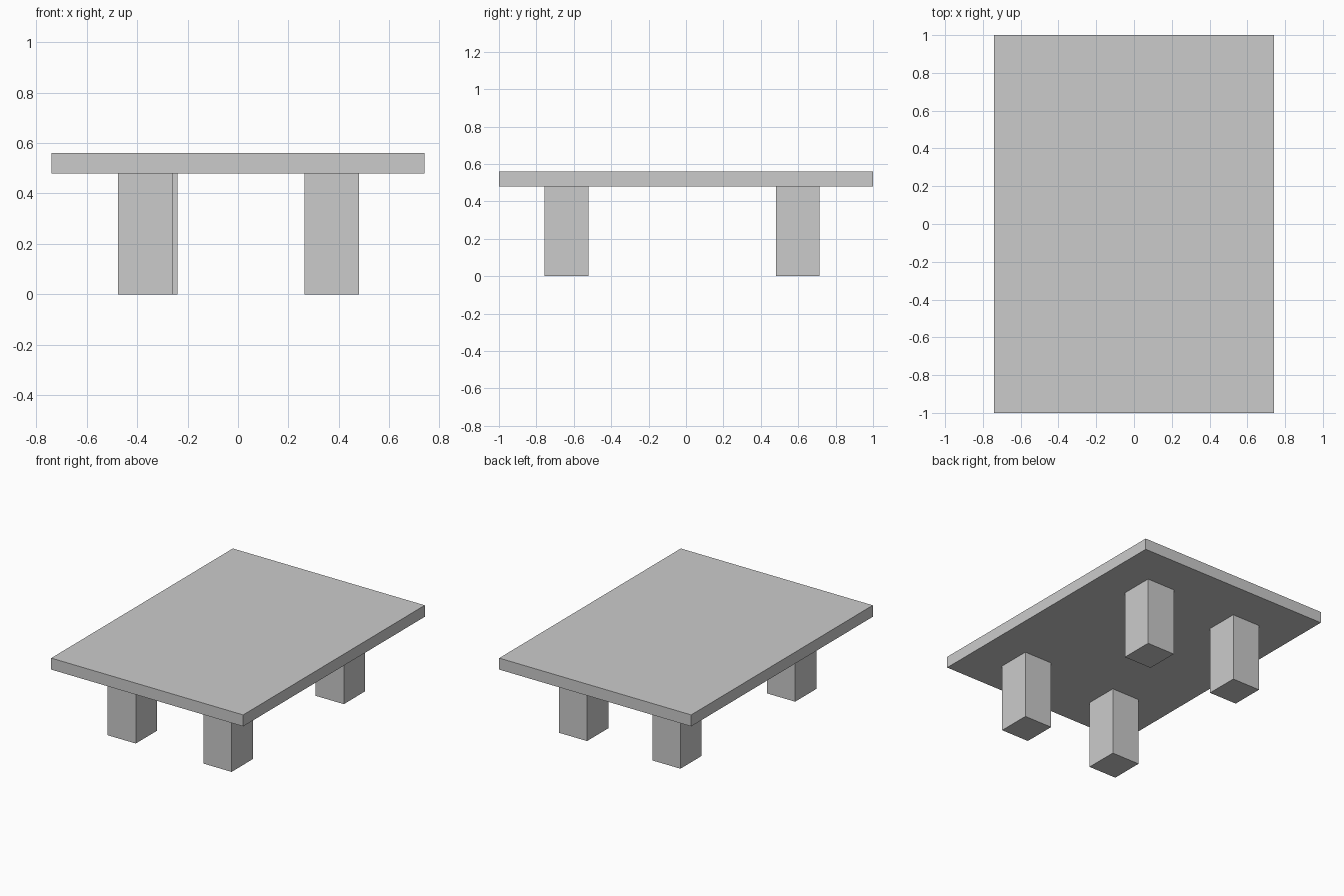
import bpy

if "Cube" in bpy.data.objects:
    bpy.data.objects.remove(bpy.data.objects["Cube"])


def box(name, x0, x1, y0, y1, z0, z1):
    """Axis-aligned box from its extents, with flat faces."""
    bpy.ops.mesh.primitive_cube_add(
        size=1, location=((x0 + x1) / 2, (y0 + y1) / 2, (z0 + z1) / 2))
    ob = bpy.context.object
    ob.name = ob.data.name = name
    ob.scale = (x1 - x0, y1 - y0, z1 - z0)
    bpy.ops.object.transform_apply(location=False, rotation=False, scale=True)
    return ob


TOP_Z, UNDERSIDE_Z = 0.56, 0.48
LEG_X, LEG_Y = 0.217, 0.234

# Table top
box("table_top", -0.74, 0.74, -1, 1, UNDERSIDE_Z, TOP_Z)

# Legs by lower x and y corner; the back left one sits slightly inward
legs = {
    "front_left_leg": (-0.476, -0.756),
    "front_right_leg": (0.263, -0.756),
    "back_left_leg": (-0.457, 0.48),
    "back_right_leg": (0.263, 0.48),
}
for name, (x, y) in legs.items():
    box(name, x, x + LEG_X, y, y + LEG_Y, 0, UNDERSIDE_Z)
